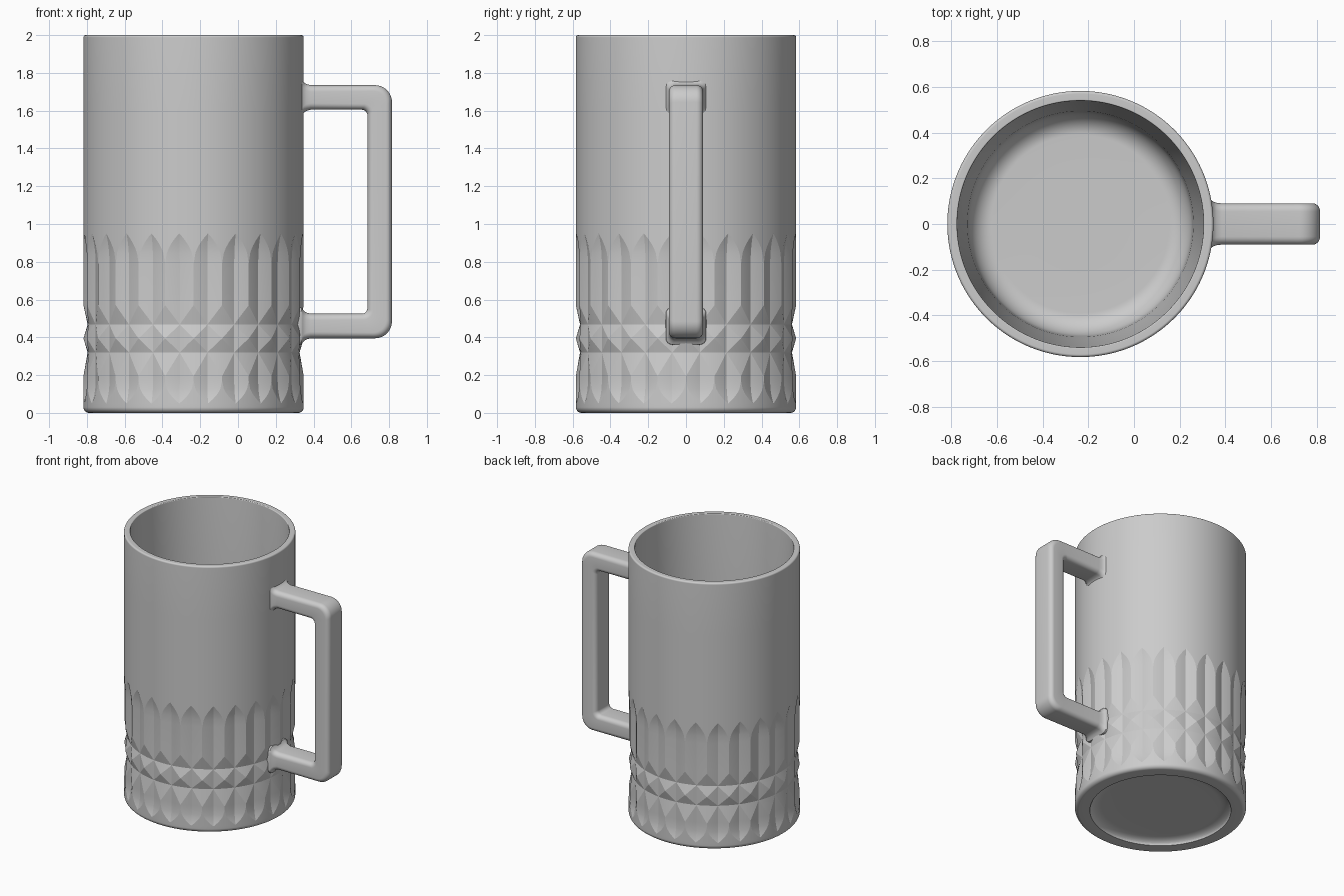
import bpy, bmesh, math

if "Cube" in bpy.data.objects:
    bpy.data.objects.remove(bpy.data.objects["Cube"])

CX, R, DEPTH = -0.235, 0.583, 0.022     # body centre, radius, cut depth
COLS, HALF = 24, 8                      # flutes around, steps per half flute
SEG = COLS * HALF * 2
KNOTS = [(0.0, 0), (0.195, 0), (0.32, 1), (0.394, 0), (0.468, 1), (0.57, 0), (2.0, 0)]


def finish(bm, name, angle):
    bmesh.ops.recalc_face_normals(bm, faces=bm.faces)
    mesh = bpy.data.meshes.new(name)
    bm.to_mesh(mesh)
    bm.free()
    ob = bpy.data.objects.new(name, mesh)
    bpy.context.collection.objects.link(ob)
    bpy.ops.object.select_all(action='DESELECT')
    bpy.context.view_layer.objects.active = ob
    ob.select_set(True)
    bpy.ops.object.shade_smooth_by_angle(angle=math.radians(angle))
    return ob


def arc(cx, cz, rx, rz, a0, a1, n):
    out = []
    for i in range(n + 1):
        a = math.radians(a0 + (a1 - a0) * i / n)
        out.append((cx + rx * math.cos(a), cz + rz * math.sin(a)))
    return out


def cut(u, z):
    """Depth of the pattern; u = 0 at the flute centre, 1 on the ridge."""
    fade = 0
    if z > 0.79:
        fade = ((z - 0.79) / 0.16) ** 2
    elif z < 0.17:
        fade = ((0.17 - z) / 0.12) ** 2
    groove = 0
    for (z0, g0), (z1, g1) in zip(KNOTS, KNOTS[1:]):
        if z0 <= z <= z1:
            groove = g0 + (g1 - g0) * (z - z0) / (z1 - z0)
    return DEPTH * max(0, 1 - u - fade, groove)


# Mug body: lathe profile from the recessed underside, over the rim, to the floor
steps = [i / 8 for i in range(9)]
pattern = [0.17 - 0.12 * math.sqrt(1 - t) for t in steps]
for (z0, _), (z1, _) in zip(KNOTS[1:5], KNOTS[2:6]):
    pattern += [z0 + (z1 - z0) * t for t in steps[(0 if z0 == 0.195 else 1):]]
pattern += [0.79 + 0.16 * math.sqrt(t) for t in steps]

profile = [(0.2, 0.04), (0.40, 0.04)]
profile += arc(0.40, 0.0, 0.08, 0.04, 80, 0, 10)            # recess edge
profile += arc(R - 0.03, 0.03, 0.03, 0.03, -90, 0, 14)      # foot edge
first = len(profile)
profile += [(R, z) for z in pattern]
last = len(profile)
profile += [(R, 1.2), (R, 1.6)]
profile += arc(R - 0.012, 1.988, 0.012, 0.012, 0, 90, 14)   # rim
profile += arc(0.546, 1.994, 0.006, 0.006, 90, 180, 12)
profile += [(0.535, 1.5), (0.525, 1.0), (0.51, 0.6), (0.495, 0.35)]
profile += arc(0.39, 0.24, 0.10, 0.12, 0, -90, 16)          # inner floor curve
profile += [(0.2, 0.12)]

bm = bmesh.new()
rings = []
for k, (r, z) in enumerate(profile):
    ring = []
    for i in range(SEG):
        a = 2 * math.pi * i / SEG
        u = abs(i % (2 * HALF) - HALF) / HALF
        rr = r - cut(u, z) if first <= k < last else r
        ring.append((bm.verts.new((CX + rr * math.cos(a), rr * math.sin(a), z)), rr))
    rings.append(ring)
for lo, hi in zip(rings, rings[1:]):
    for i in range(SEG):
        j = (i + 1) % SEG
        (a, ra), (b, rb), (c, rc), (d, rd) = lo[i], lo[j], hi[j], hi[i]
        diff = ra + rc - rb - rd
        if diff > 1e-5:          # split cut faces along the crease
            bm.faces.new((a, b, c))
            bm.faces.new((a, c, d))
        elif diff < -1e-5:
            bm.faces.new((a, b, d))
            bm.faces.new((b, c, d))
        else:
            bm.faces.new((a, b, c, d))
for ring in (rings[0], rings[-1]):
    bm.faces.new([v for v, _ in ring])
finish(bm, "mug_body", 9)

# Handle: rounded sections spanning an outer and an inner line, mirrored in z
ZM, TOP, LOW = 1.065, 1.735, 1.605
stations = []                                   # (outer point, inner point, half width)
for x, f in [(0.315, 0.035), (0.336, 0.033), (0.342, 0.024), (0.35, 0.014),
             (0.362, 0.006), (0.385, 0.0)]:
    stations.append(((x, TOP + f), (x, LOW - f), 0.09 + f * 0.5))
outer = arc(0.725, TOP - 0.09, 0.09, 0.09, 90, 0, 10)
inner = arc(0.655, LOW - 0.03, 0.03, 0.03, 90, 0, 10)
stations += [(o, i, 0.09) for o, i in zip(outer, inner)]
stations += [((ox, 2 * ZM - oz), (ix, 2 * ZM - iz), w)
             for (ox, oz), (ix, iz), w in reversed(stations)]

bm = bmesh.new()
loops = []
for (ox, oz), (ix, iz), w in stations:
    length = math.hypot(ox - ix, oz - iz)
    h, rad = length / 2, 0.035
    section = []
    for q, (sx, sy) in enumerate([(1, 1), (-1, 1), (-1, -1), (1, -1)]):
        section += arc(sx * (h - rad), sy * (w - rad), rad, rad, q * 90, q * 90 + 90, 6)
    loop = []
    for s, y in section:
        t = (s + h) / (2 * h)
        loop.append(bm.verts.new((ix + (ox - ix) * t, y, iz + (oz - iz) * t)))
    loops.append(loop)
for p, q in zip(loops, loops[1:]):
    for i in range(len(p)):
        j = (i + 1) % len(p)
        bm.faces.new((p[i], p[j], q[j], q[i]))
bm.faces.new(loops[0])
bm.faces.new(loops[-1])
finish(bm, "handle", 40)
